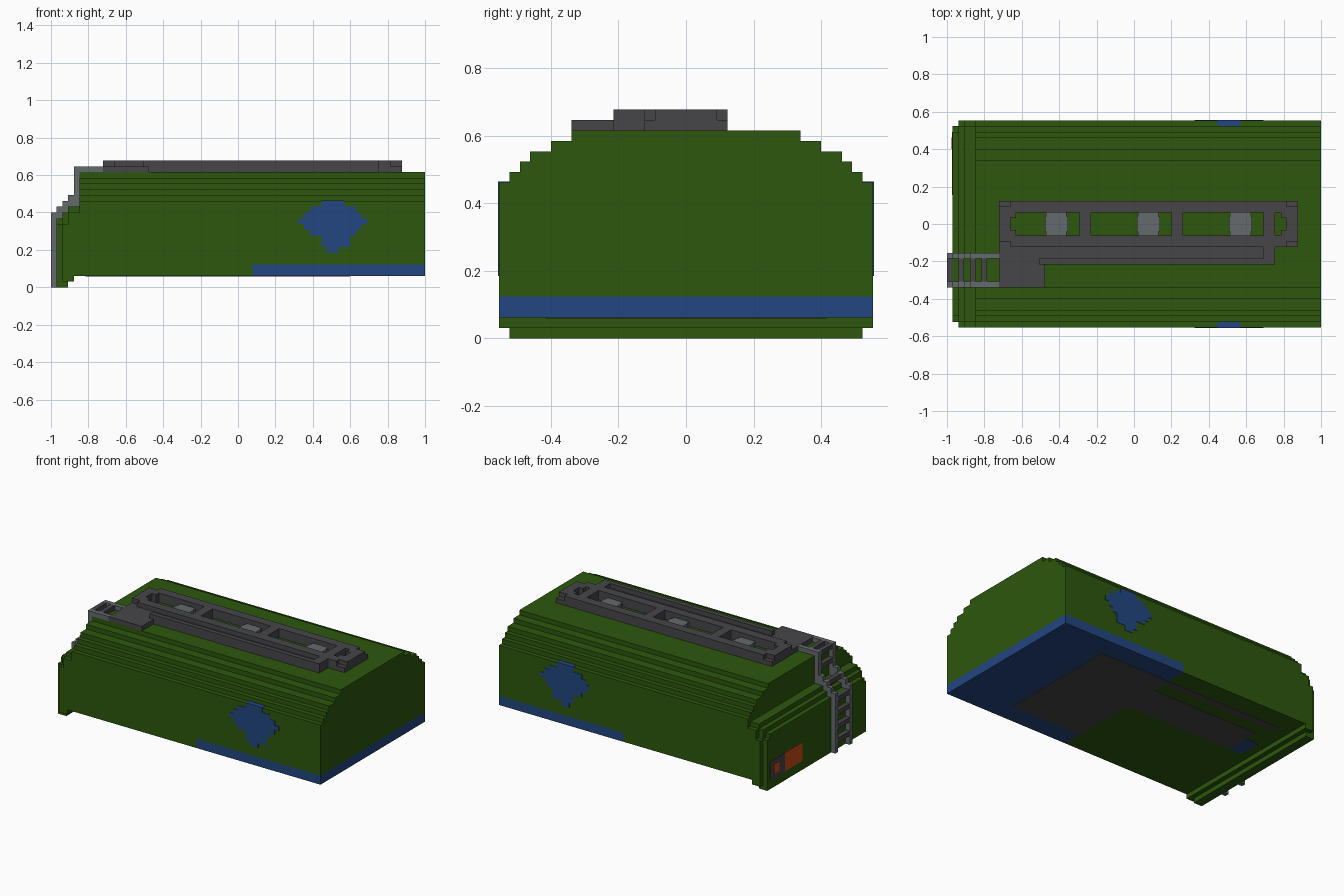
import bpy, bmesh

cube = bpy.data.objects.get("Cube")
if cube:
    bpy.data.objects.remove(cube, do_unlink=True)

U = 2 / 65      # one block; x counts 0..65 from the ladder end, y is -18..18, z is 0..22
E = 0.1         # plate thickness in blocks


def material(name, rgb):
    m = bpy.data.materials.new(name)
    m.use_nodes = True
    m.diffuse_color = (*rgb, 1)
    b = m.node_tree.nodes["Principled BSDF"]
    b.inputs["Base Color"].default_value = (*rgb, 1)
    b.inputs["Roughness"].default_value = 0.8
    return m


GREEN = material("green", (0.026, 0.096, 0.004))
BLUE = material("blue", (0.016, 0.061, 0.220))
DARK = material("dark grey", (0.061, 0.059, 0.066))
LIGHT = material("light grey", (0.127, 0.144, 0.150))
ORANGE = material("orange", (0.58, 0.07, 0.008))


def finish(name, bm, mat):
    for v in bm.verts:
        v.co = ((v.co.x * U) - 1, v.co.y * U, v.co.z * U)
    bmesh.ops.recalc_face_normals(bm, faces=bm.faces)
    me = bpy.data.meshes.new(name)
    bm.to_mesh(me)
    bm.free()
    me.materials.append(mat)
    ob = bpy.data.objects.new(name, me)
    bpy.context.collection.objects.link(ob)
    return ob


def boxes(name, mat, items):
    """One object from boxes given as (x0, x1, y0, y1, z0, z1)."""
    bm = bmesh.new()
    for x0, x1, y0, y1, z0, z1 in items:
        vs = bmesh.ops.create_cube(bm, size=1)["verts"]
        for v in vs:
            v.co = (x1 if v.co.x > 0 else x0, y1 if v.co.y > 0 else y0, z1 if v.co.z > 0 else z0)
    return finish(name, bm, mat)


def stepped(name, mat, x0, x1, z0, steps):
    """Extrude a mirrored stair profile along x; steps are (half width, top)."""
    half, z = [], z0
    for w, top in steps:
        half += [(w, z), (w, top)]
        z = top
    ring = half + [(-w, z) for w, z in reversed(half)]
    bm = bmesh.new()
    face = bm.faces.new([bm.verts.new((x0, y, z)) for y, z in ring])
    new = bmesh.ops.extrude_face_region(bm, geom=[face])["geom"]
    bmesh.ops.translate(bm, vec=(x1 - x0, 0, 0),
                        verts=[g for g in new if isinstance(g, bmesh.types.BMVert)])
    return finish(name, bm, mat)


# Main hull with stepped roof, and its lower band
stepped("hull", GREEN, 5, 65, 4, [(18, 15), (17, 16), (16, 17), (15, 18), (13, 19), (11, 20)])
boxes("hull_lower_band", GREEN, [(5, 35, -18, 18, 2, 4)])
boxes("blue_lower_band", BLUE, [(35, 65, -18, 18, 2, 4)])

# Stepped end cap and skirt
stepped("end_cap_inner", GREEN, 4, 5, 2, [(18, 13), (17, 14)])
stepped("end_cap_middle", GREEN, 3, 4, 1, [(18, 13), (17, 14)])
stepped("end_cap_rim", GREEN, 2, 3, 0, [(17, 1), (18, 11), (17, 13)])
stepped("end_cap_face", GREEN, 1, 2, 0, [(17, 11), (16, 12)])

# Blue patch on both sides, one row per block of height
rows = [(48, 50), (47, 52), (47, 52), (45, 53), (44, 54), (43, 55), (44, 54), (45, 53), (47, 51)]
for side, s in (("left", 1), ("right", -1)):
    items = []
    for i, (a, b) in enumerate(rows):
        ys = sorted((s * 17, s * (18 + E)))
        items.append((a, b, *ys, 6 + i, 7 + i + (E if i == 8 else 0)))
    boxes("side_patch_" + side, BLUE, items)

# Painted areas on the underside
boxes("underside_grey", DARK, [
    (35, 52, -13.5, 13.5, 2 - E, 2),
    (7, 35, 12, 13.5, 2 - E, 2),
    (9, 35, 1, 9, 2 - E, 2)])
boxes("underside_blue_tip", BLUE, [(6, 9, 1, 6, 2 - E, 2)])

# Roof walkway frame: rails, cross bars and lowered corners
frame = [(11, 59, 3, 4, 20, 22), (11, 59, -4, -3, 20, 22),
         (9, 61, 2, 3, 20, 22), (9, 61, -3, -2, 20, 22),
         (9, 11, -2, 2, 20, 22), (59, 61, -2, 2, 20, 22)]
frame += [(x, x + 2, -2, 2, 20, 22) for x in (23, 39, 55)]
for y0, y1 in ((1, 2), (-2, -1)):
    frame += [(11, 12, y0, y1, 20, 22), (58, 59, y0, y1, 20, 22)]
for x in (9, 59):
    frame += [(x, x + 2, 3, 4, 20, 21), (x, x + 2, -4, -3, 20, 21)]
boxes("roof_frame", DARK, frame)

# Side step with raised outer lip, and landing beside the ladder
boxes("roof_side_step", DARK, [(9, 55, -6, -4, 20, 21)])
boxes("roof_side_lip", DARK, [(16, 57, -7, -6, 20, 22), (55, 57, -6, -4, 20, 22)])
boxes("ladder_landing", DARK, [(9, 16, -7, -6, 20, 21), (9, 17, -11, -7, 20, 21)])

# Hatches inside the frame
for i, x in enumerate((17, 33, 49)):
    boxes(f"roof_hatch_{i + 1}", LIGHT,
          [(x + .2, x + 3.8, -2, 2, 20, 21), (x, x + 4, -1.3, 1.3, 20, 21)])

# Ladder rails following the end, and rungs
path = [(0, 1, 0, 13), (1, 2, 12, 14), (2, 3, 13, 15), (3, 4, 14, 16), (4, 5, 14, 21), (5, 9, 20, 21)]
for name, y in (("inner", -6), ("outer", -11)):
    boxes("ladder_rail_" + name, LIGHT, [(a, b, y, y + 1, c, d) for a, b, c, d in path])
rungs = [(0, 2), (0, 5), (0, 8), (0, 11), (2, 14), (4, 17), (4, 20), (6, 20)]
boxes("ladder_rungs", DARK, [(x, x + 1, -10, -6, z, z + 1) for x, z in rungs])

# Small marker panel on the end face
boxes("end_panel_orange", ORANGE, [(1 - E, 1, 5, 11, 2, 6)])
boxes("end_panel_grey", DARK, [(1 - E, 1, 11, 16, 2, 6)])
boxes("end_panel_dot", ORANGE, [(1 - 2 * E, 1, 13, 15, 3, 5)])
